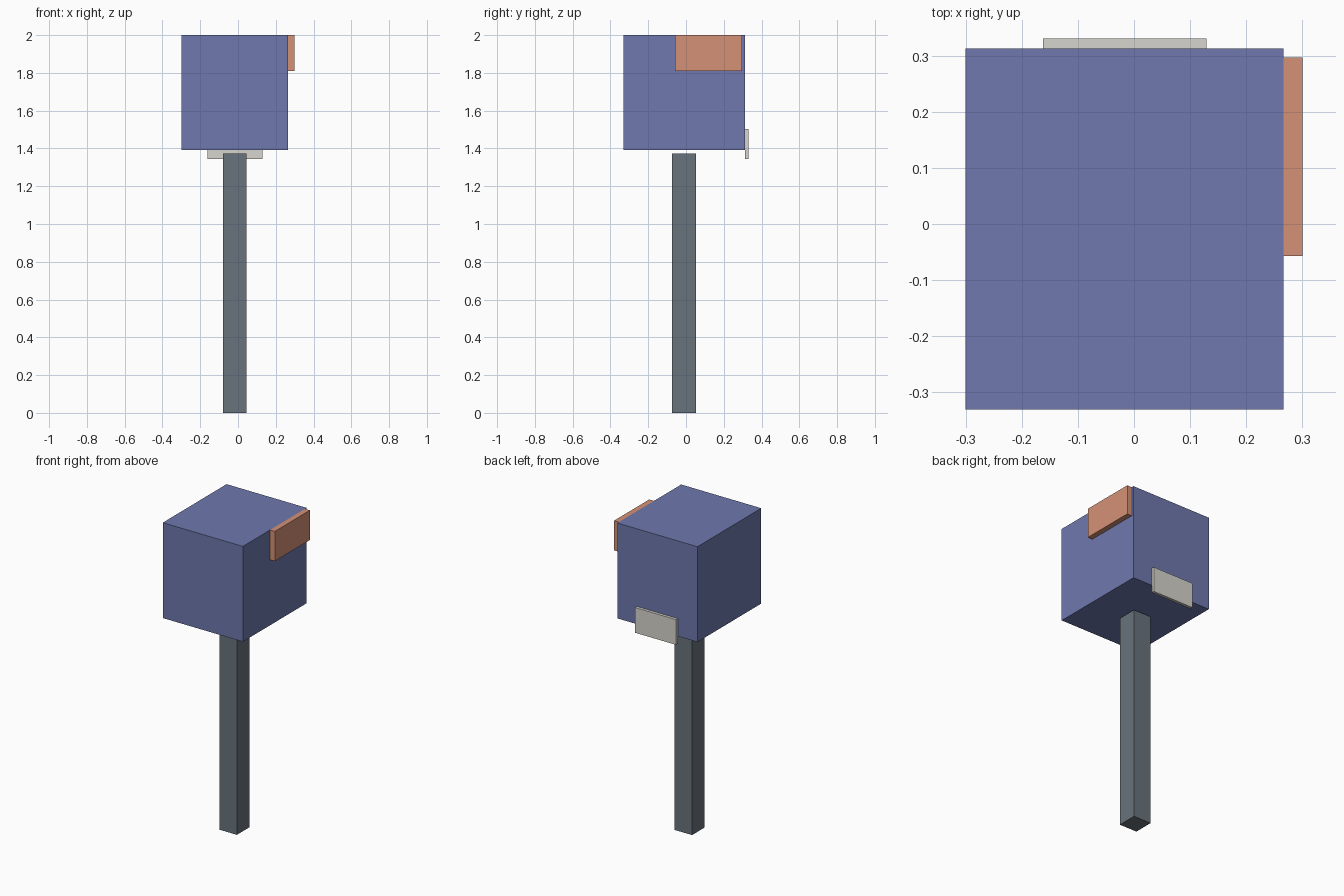
import bpy
import bmesh
from mathutils import Vector

if "Cube" in bpy.data.objects:
    bpy.data.objects.remove(bpy.data.objects["Cube"])


def box(name, lo, hi, color):
    """Axis-aligned box between two corners."""
    lo, hi = Vector(lo), Vector(hi)
    bm = bmesh.new()
    bmesh.ops.create_cube(bm, size=1)
    bmesh.ops.scale(bm, vec=hi - lo, verts=bm.verts)
    mesh = bpy.data.meshes.new(name)
    bm.to_mesh(mesh)
    bm.free()
    mat = bpy.data.materials.new(name + "_paint")
    mat.diffuse_color = (*color, 1)
    mat.use_nodes = True
    mat.node_tree.nodes["Principled BSDF"].inputs["Base Color"].default_value = mat.diffuse_color
    mesh.materials.append(mat)
    obj = bpy.data.objects.new(name, mesh)
    obj.location = (lo + hi) / 2
    bpy.context.collection.objects.link(obj)
    return obj


# Square post, ending just under the box
box("post", (-0.08, -0.074, 0), (0.044, 0.053, 1.374), (0.14, 0.17, 0.2))
# Large box on top
box("head_box", (-0.3, -0.331, 1.391), (0.266, 0.313, 2), (0.156, 0.188, 0.423))
# Plate on the right side, flush with the top
box("side_flag", (0.266, -0.057, 1.81), (0.3, 0.297, 2), (0.66, 0.283, 0.184))
# Thin plate on the back, hanging below the box
box("back_plate", (-0.162, 0.313, 1.343), (0.129, 0.331, 1.504), (0.68, 0.66, 0.61))
